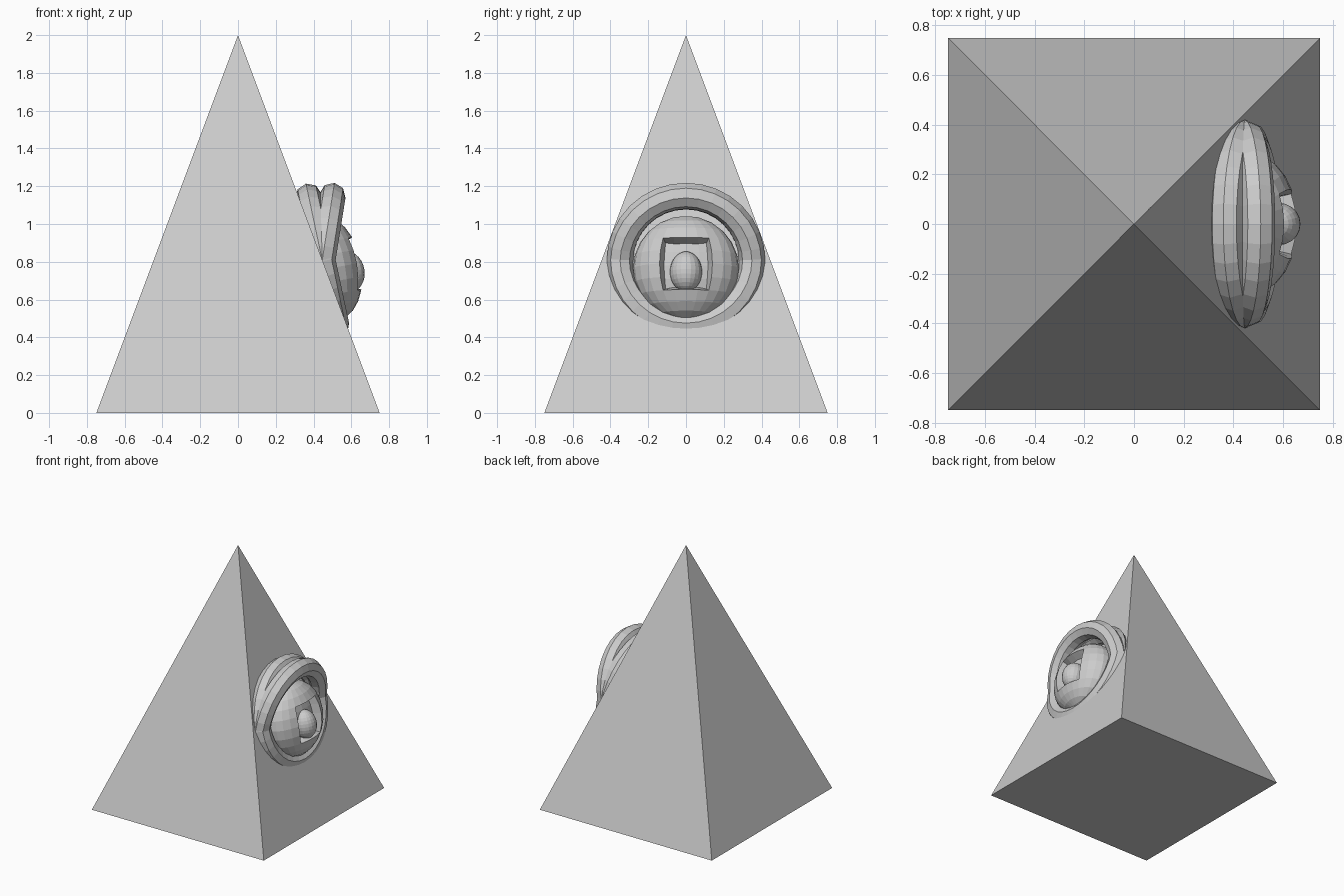
import bpy, bmesh, math
from mathutils import Matrix

if "Cube" in bpy.data.objects:
    bpy.data.objects.remove(bpy.data.objects["Cube"])

stone = bpy.data.materials.new("plain_grey")
stone.diffuse_color = (0.6, 0.6, 0.6, 1)
stone.use_nodes = True
stone.node_tree.nodes["Principled BSDF"].inputs["Base Color"].default_value = stone.diffuse_color


def finish(name):
    ob = bpy.context.object
    ob.name = name
    ob.data.materials.append(stone)
    return ob


# four-sided pyramid body
bpy.ops.mesh.primitive_cone_add(vertices=4, radius1=0.75 * math.sqrt(2), radius2=0,
                                depth=2, location=(0, 0, 1),
                                rotation=(0, 0, math.radians(45)))
finish("pyramid")

# two crossing rings: one leans back with the face, one leans out over the eye
for name, tilt, x in (("outer_lid", 78, 0.447), ("brow_lid", 99, 0.445)):
    bpy.ops.mesh.primitive_torus_add(major_segments=32, minor_segments=8,
                                     major_radius=0.35, minor_radius=0.07,
                                     location=(x, 0, 0.803),
                                     rotation=(0, math.radians(tilt), 0))
    finish(name)

# flattened eyeball with a square recess in its front
bpy.ops.mesh.primitive_uv_sphere_add(segments=24, ring_count=12, radius=1,
                                     location=(0.48, 0, 0.765),
                                     rotation=(0, math.radians(-10), 0))
eye = finish("eyeball")
bm = bmesh.new()
bm.from_mesh(eye.data)
bm.transform(Matrix.Diagonal((0.175, 0.28, 0.28, 1)))
front = []
for f in bm.faces:
    c = f.calc_center_median()
    if c.x > 0 and abs(math.atan2(c.y / 0.28, c.x / 0.175)) < math.radians(30) \
            and abs(c.z) < 0.14:
        front.append(f)
bmesh.ops.inset_region(bm, faces=front, thickness=0.025, depth=0)
bmesh.ops.translate(bm, verts=list({v for f in front for v in f.verts}),
                    vec=(-0.07, 0, 0))
bm.to_mesh(eye.data)
bm.free()

# pupil sitting in the recess
bpy.ops.mesh.primitive_uv_sphere_add(segments=20, ring_count=14, radius=1,
                                     location=(0.585, 0, 0.747))
pupil = finish("pupil")
pupil.scale = (0.085, 0.085, 0.108)
pupil.rotation_euler = (0, math.radians(-10), 0)
